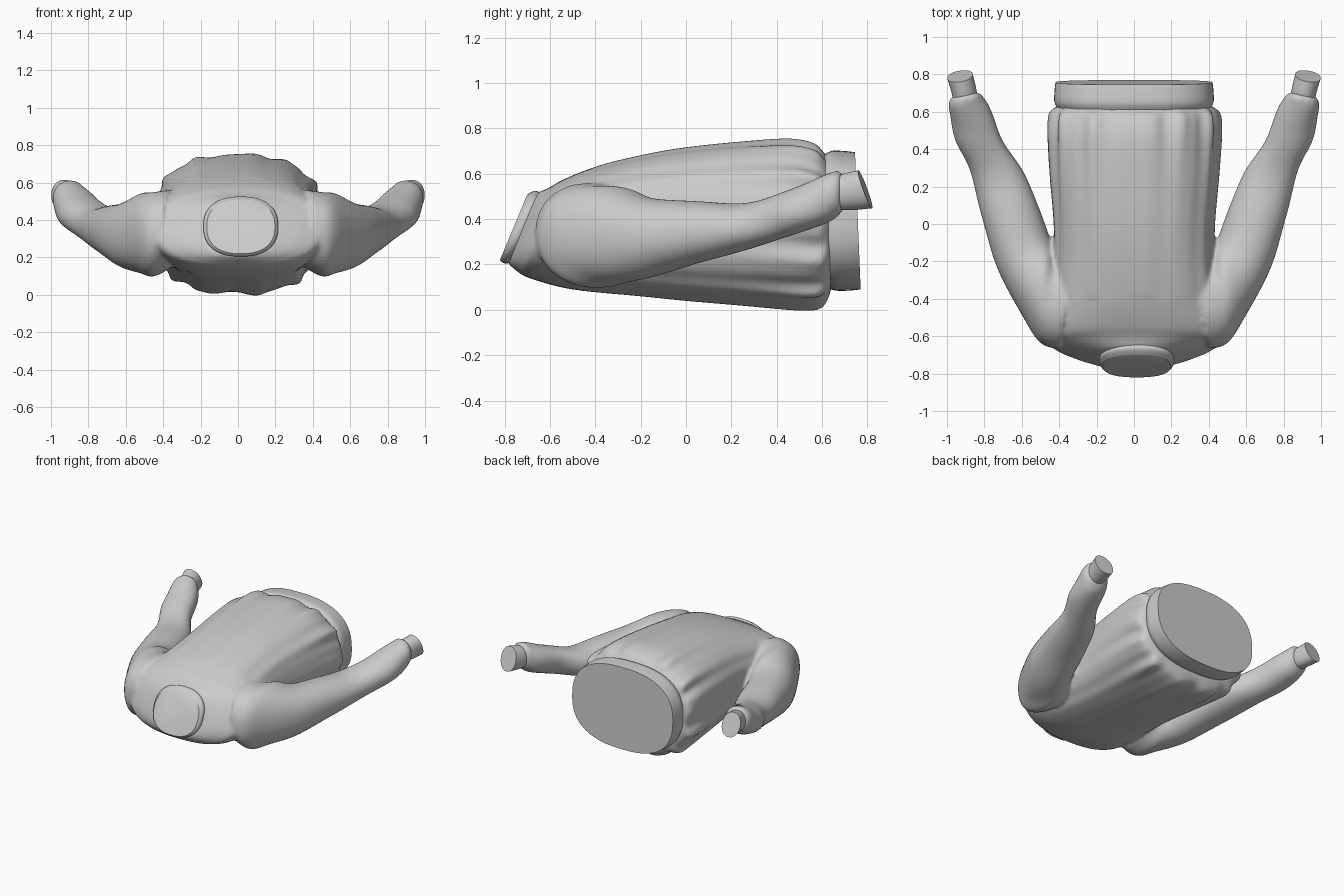
import bpy, bmesh, math
from mathutils import Vector as V

if "Cube" in bpy.data.objects:
    bpy.data.objects.remove(bpy.data.objects["Cube"])

SIDES = 96


def spline(keys, t):
    # Catmull-Rom through section keys (each a tuple of vectors)
    i = min(int(t), len(keys) - 2)
    f = t - i
    a, b, c, d = (keys[max(0, min(len(keys) - 1, i + k))] for k in (-1, 0, 1, 2))
    return [0.5 * (2 * q + (r - p) * f + (2 * p - 5 * q + 4 * r - s) * f * f
                   + (3 * q - p - 3 * r + s) * f ** 3) for p, q, r, s in zip(a, b, c, d)]


def loft(bm, keys, power, steps=8, fold=lambda t, ang: 0, cap_start=True):
    # rounded sections (centre, half-width vector, half-height vector) skinned into a tube
    rings = []
    n = (len(keys) - 1) * steps
    for k in range(n + 1):
        t = k / steps
        c, w, h = spline(keys, t)
        ring = []
        for j in range(SIDES):
            ang = 2 * math.pi * j / SIDES
            ca, sa = math.cos(ang), math.sin(ang)
            x = math.copysign(abs(ca) ** (2 / power), ca)
            z = math.copysign(abs(sa) ** (2 / power), sa)
            m = 1 + fold(t, ang)
            ring.append(bm.verts.new(c + (w * x + h * z) * m))
        rings.append(ring)
    for r0, r1 in zip(rings, rings[1:]):
        for j in range(SIDES):
            i = (j + 1) % SIDES
            bm.faces.new((r0[j], r0[i], r1[i], r1[j]))
    bm.faces.new(rings[-1])
    if cap_start:
        bm.faces.new(rings[0])


def finish(bm, name):
    bmesh.ops.recalc_face_normals(bm, faces=bm.faces)
    me = bpy.data.meshes.new(name)
    bm.to_mesh(me)
    bm.free()
    ob = bpy.data.objects.new(name, me)
    bpy.context.collection.objects.link(ob)
    bpy.ops.object.select_all(action='DESELECT')
    ob.select_set(True)
    bpy.context.view_layer.objects.active = ob
    bpy.ops.object.shade_smooth_by_angle(angle=math.radians(40))
    return ob


def trunk(yt, zt, yb, zb, hw, x=0.0):
    # section from its top point, bottom point and half width
    top, bot = V((x, yt, zt)), V((x, yb, zb))
    return ((top + bot) / 2, V((hw, 0, 0)), (top - bot) / 2)


def arm(side, ox, oy, ix, iy, zl, zh, tilt=0.0):
    # section from its outer point, inner point and height range
    o, i = V((side * ox, oy, 0)), V((side * ix, iy, 0))
    return ((o + i) / 2 + V((0, 0, (zl + zh) / 2)), (o - i) / 2, V((0, -tilt, (zh - zl) / 2)))


def torso_fold(t, a):
    # gathers above the hem, fading towards the chest
    g = 0.024 * math.exp(-((t - 8.0) / 1.5) ** 2) + (0.007 if 3 < t < 9 else 0)
    return g * (math.sin(13 * a + 0.8) + 0.5 * math.sin(22 * a + 0.3 * t))


def sleeve_fold(t, a):
    # slanting creases, deepest at the elbow and above the cuff
    g = 0.02 + 0.035 * math.exp(-((t - 6) / 1.2) ** 2)
    return g * math.sin(3.2 * t + 2 * math.sin(a + 0.6)) * (0.6 + 0.4 * math.cos(2 * a + t))


# torso and sleeves fused into one soft fabric body
bm = bmesh.new()
loft(bm, [trunk(*k) for k in (
    (-.66, .515, -.785, .205, .20), (-.60, .54, -.75, .175, .36), (-.54, .575, -.69, .14, .46),
    (-.40, .63, -.50, .09, .45), (-.20, .68, -.20, .06, .43), (0, .715, 0, .04, .43),
    (.25, .74, .25, .02, .45), (.45, .75, .47, .005, .46), (.56, .73, .58, .01, .455),
    (.60, .70, .62, .04, .44), (.625, .67, .64, .09, .41))], 2.5, fold=torso_fold)
for s in (1, -1):
    loft(bm, [arm(s, *k) for k in (
        (.40, -.66, .33, -.20, .14, .56), (.50, -.64, .40, -.17, .10, .55),
        (.59, -.50, .43, -.13, .11, .54), (.73, -.24, .455, -.06, .15, .495),
        (.81, .03, .52, .12, .21, .475), (.875, .27, .60, .29, .27, .475),
        (.95, .45, .71, .47, .325, .53), (.99, .60, .785, .645, .385, .60),
        (.985, .66, .815, .69, .42, .61), (.97, .68, .84, .705, .45, .585))],
        2.15, fold=sleeve_fold)
body = finish(bm, "fabric_body")
rm = body.modifiers.new("fuse", 'REMESH')
rm.mode = 'VOXEL'
rm.voxel_size = 0.012
rm.use_smooth_shade = True
sm = body.modifiers.new("soften", 'SMOOTH')
sm.factor = 0.5
sm.iterations = 6

# hem band
bm = bmesh.new()
loft(bm, [trunk(*k) for k in (
    (.59, .67, .61, .10, .40), (.64, .70, .66, .085, .425), (.70, .70, .72, .085, .425),
    (.745, .695, .77, .09, .42))], 2.5)
finish(bm, "hem_band")

# collar
bm = bmesh.new()
loft(bm, [trunk(*k, .015) for k in (
    (-.63, .51, -.75, .21, .19), (-.665, .525, -.80, .205, .20), (-.70, .508, -.82, .22, .182))], 2.4)
finish(bm, "collar")

# cuffs
for s, name in ((1, "right_cuff"), (-1, "left_cuff")):
    bm = bmesh.new()
    loft(bm, [arm(s, *k) for k in (
        (.965, .64, .835, .67, .44, .58, .01), (.975, .70, .845, .73, .44, .60, .02),
        (.998, .78, .862, .80, .448, .615, .03))], 2.1)
    finish(bm, name)
